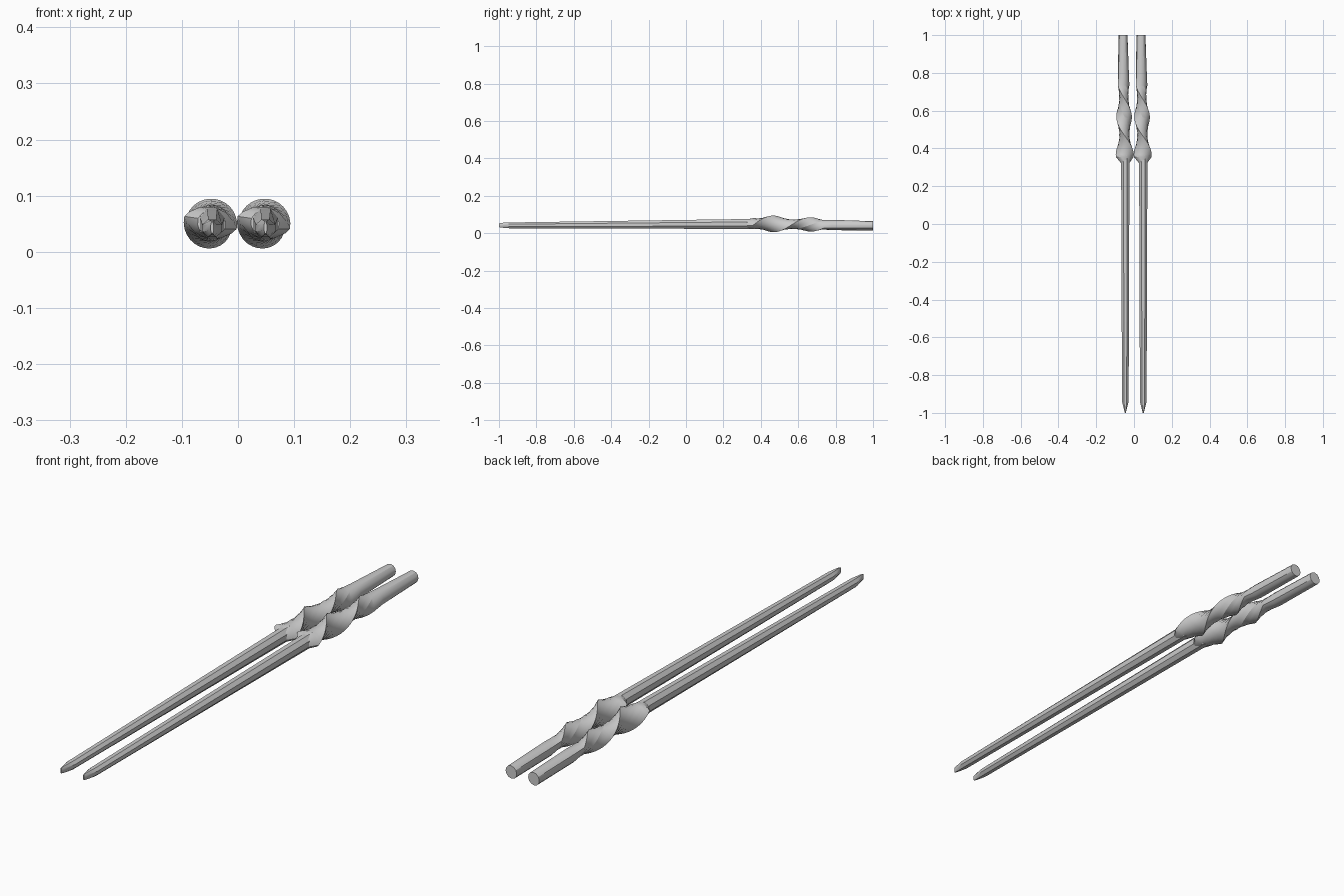
import bpy, bmesh
from math import sin, cos, pi, radians

if "Cube" in bpy.data.objects:
    bpy.data.objects.remove(bpy.data.objects["Cube"])


def loft(name, rings, offset):
    """Skin a list of closed rings and cap both ends."""
    bm = bmesh.new()
    loops = [[bm.verts.new((x + offset, y, z)) for x, y, z in r] for r in rings]
    n = len(loops[0])
    for a, b in zip(loops, loops[1:]):
        for i in range(n):
            j = (i + 1) % n
            bm.faces.new((a[i], a[j], b[j], b[i]))
    bm.faces.new(loops[0])
    bm.faces.new(loops[-1][::-1])
    bmesh.ops.recalc_face_normals(bm, faces=bm.faces)
    me = bpy.data.meshes.new(name)
    bm.to_mesh(me)
    bm.free()
    ob = bpy.data.objects.new(name, me)
    bpy.context.collection.objects.link(ob)
    bpy.context.view_layer.objects.active = ob
    ob.select_set(True)
    bpy.ops.object.shade_smooth_by_angle(angle=radians(30))
    ob.select_set(False)
    return ob


def section(y, cx, cz, a, b, turn=0.0, k=0.0, n=12, phase=0.0):
    """Ellipse (k=0) to sharp-edged lens (k=1), rotated by turn."""
    pts = []
    for i in range(n):
        t = 2 * pi * i / n + phase
        u, v = a * cos(t), b * sin(t) * abs(sin(t)) ** k
        pts.append((cx + u * cos(turn) - v * sin(turn), y,
                    cz + u * sin(turn) + v * cos(turn)))
    return pts


def mix(a, b, t):
    return a + (b - a) * t


def stick(side, offset):
    # eight-sided tapered shaft with chisel tip
    stations = [(-1.0, 0.043, 0.003, 0.011), (-0.985, 0.043, 0.007, 0.014),
                (-0.94, 0.042, 0.019, 0.017), (0.37, 0.050, 0.024, 0.029)]
    loft(side + "_shaft", [section(y, 0, cz, a, b, n=8, phase=pi / 8)
                           for y, cz, a, b in stations], offset)

    # twisted grip, two sharp ridges, a full turn
    rings = [section(0.325, -0.001, 0.05, 0.026, 0.025, -pi * 1.12, 0.2)]
    steps = 26
    for i in range(steps + 1):
        t = i / steps
        y = mix(0.355, 0.735, t)
        turn = pi * (y - 0.57) / 0.2
        rings.append(section(y, mix(-0.003, -0.009, t), mix(0.052, 0.046, t),
                             mix(0.048, 0.036, t), mix(0.029, 0.024, t),
                             turn, 0.6))
    # round handle end
    turn = pi * (0.735 - 0.57) / 0.2
    rings.append(section(0.78, -0.010, 0.044, 0.031, 0.027, turn, 0.1))
    rings.append(section(1.0, -0.012, 0.040, 0.023, 0.025, turn))
    loft(side + "_twisted_handle", rings, offset)


for side, offset in (("left", -0.046), ("right", 0.049)):
    stick(side, offset)
